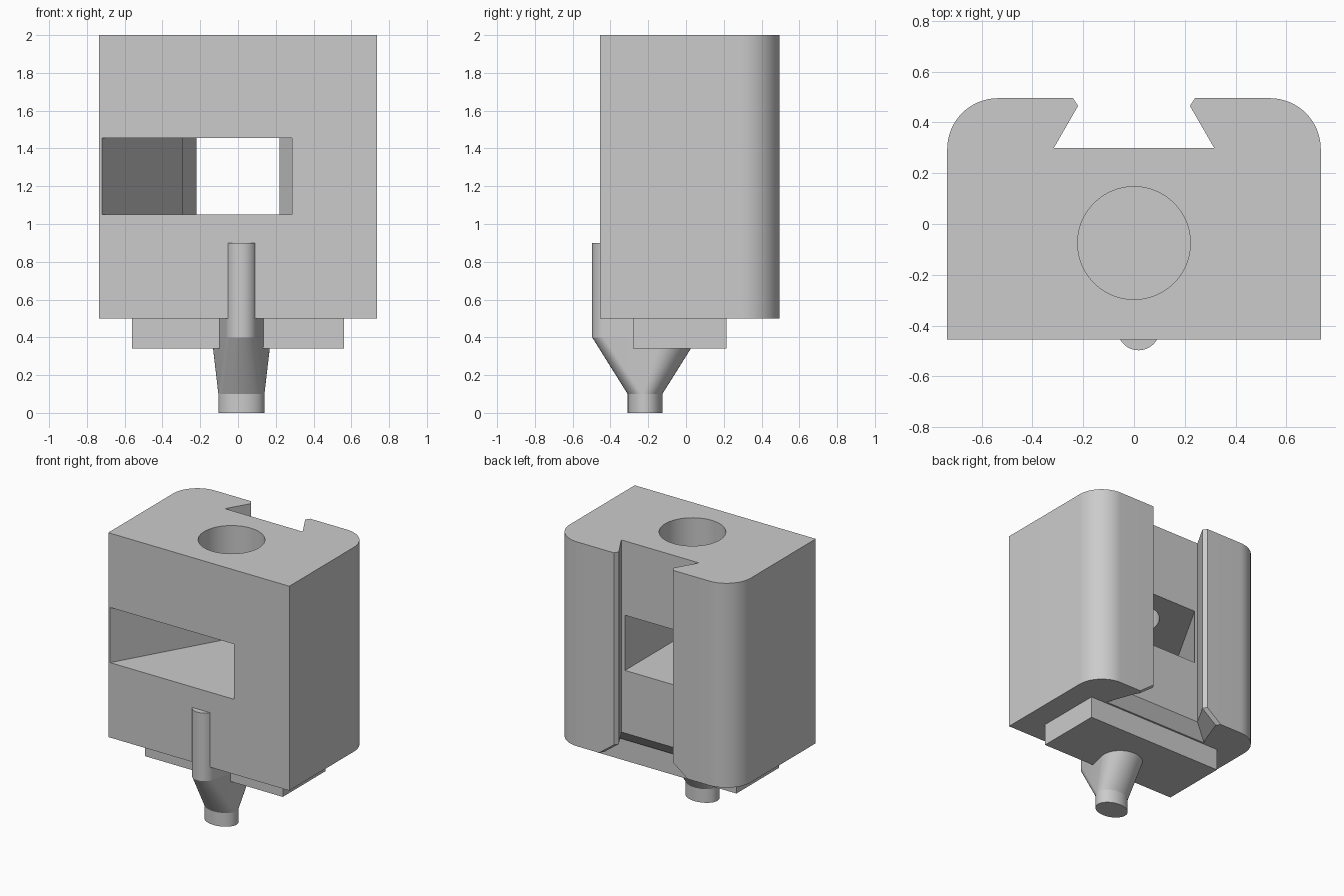
import bpy, bmesh
from math import sin, cos, pi, radians

cube = bpy.data.objects.get("Cube")
if cube:
    bpy.data.objects.remove(cube, do_unlink=True)

grey = bpy.data.materials.new("plain_grey")
grey.use_nodes = True
grey.diffuse_color = (0.6, 0.6, 0.6, 1)
grey.node_tree.nodes["Principled BSDF"].inputs["Base Color"].default_value = (0.6, 0.6, 0.6, 1)


def finish(name, bm):
    bmesh.ops.recalc_face_normals(bm, faces=bm.faces)
    mesh = bpy.data.meshes.new(name)
    bm.to_mesh(mesh)
    bm.free()
    mesh.materials.append(grey)
    obj = bpy.data.objects.new(name, mesh)
    bpy.context.collection.objects.link(obj)
    return obj


def loft(name, rings):
    """Solid through a stack of (outline, z) rings with equal point counts."""
    bm = bmesh.new()
    rows = [[bm.verts.new((x, y, z)) for x, y in outline] for outline, z in rings]
    n = len(rows[0])
    for low, high in zip(rows, rows[1:]):
        for i in range(n):
            j = (i + 1) % n
            bm.faces.new((low[i], low[j], high[j], high[i]))
    bm.faces.new(rows[0][::-1])
    bm.faces.new(rows[-1])
    return finish(name, bm)


def arc(cx, cy, rx, ry, start, end, steps):
    angles = [radians(start + (end - start) * i / steps) for i in range(steps + 1)]
    return [(cx + rx * cos(a), cy + ry * sin(a)) for a in angles]


def circle(cx, cy, rx, ry, n=48):
    return arc(cx, cy, rx, ry, 0, 360, n)[:-1]


def mirrored(half):
    return half + [(-x, y) for x, y in reversed(half)]


def smooth(obj):
    bpy.ops.object.select_all(action="DESELECT")
    obj.select_set(True)
    bpy.context.view_layer.objects.active = obj
    bpy.ops.object.shade_smooth_by_angle(angle=radians(30))


def cut(obj, cutter):
    cutter.hide_render = True
    mod = obj.modifiers.new("cut", "BOOLEAN")
    mod.operation = "DIFFERENCE"
    mod.solver = "EXACT"
    mod.object = cutter
    bpy.context.view_layer.objects.active = obj
    bpy.ops.object.modifier_apply(modifier=mod.name)
    bpy.data.objects.remove(cutter, do_unlink=True)


# Main block: rounded rear corners and a dovetail groove down the back
BOTTOM, TOP, FRONT, BACK = 0.5, 2.0, -0.455, 0.495
half = [(0.735, FRONT)] + arc(0.535, BACK - 0.2, 0.2, 0.2, 0, 90, 16)
half += [(0.24, BACK), (0.22, 0.465), (0.315, 0.3)]
plan = mirrored(half)
body = loft("body", [(plan, BOTTOM), (plan, TOP)])


# Flared lead-in at the lower end of the groove
def groove(flare):
    return mirrored([(0.24 + flare, 0.6), (0.24 + flare, BACK),
                     (0.22 + flare, 0.465), (0.315 + flare, 0.3 - 0.6 * flare)])


cut(body, loft("lead_in_cutter", [(groove(0.16), 0.47), (groove(-0.02), 0.605)]))

# Tapering window from front to back
window = [(-0.757, -0.52), (0.285, -0.52), (0.285, 0.32), (-0.279, 0.32)]
cut(body, loft("window_cutter", [(window, 1.05), (window, 1.455)]))

# Round bore from the top down into the window
bore = circle(0, -0.075, 0.222, 0.222, 64)
cut(body, loft("bore_cutter", [(bore, 1.25), (bore, 2.1)]))
smooth(body)

# Base plate
plate = [(-0.56, -0.28), (0.56, -0.28), (0.56, 0.215), (-0.56, 0.215)]
loft("base_plate", [(plate, 0.34), (plate, 0.5)])

# Nozzle: oval tip blending into an egg-shaped collar
CX = 0.018
tip = circle(CX, -0.217, 0.122, 0.092)
collar = circle(CX, -0.414, 0.083, 0.083) + circle(CX, -0.094, 0.157, 0.157)


def hull(name, rings):
    bm = bmesh.new()
    for outline, z in rings:
        for x, y in outline:
            bm.verts.new((x, y, z))
    result = bmesh.ops.convex_hull(bm, input=bm.verts)
    spare = {v for v in result["geom_interior"] if isinstance(v, bmesh.types.BMVert)}
    bmesh.ops.delete(bm, geom=list(spare), context="VERTS")
    return finish(name, bm)


smooth(loft("nozzle_tip", [(tip, 0), (tip, 0.1)]))
smooth(hull("nozzle_cone", [(tip, 0.1), (collar, 0.4)]))
smooth(hull("nozzle_collar", [(collar, 0.4), (collar, 0.5)]))

# Feed rod half sunk into the front of the block
rod = circle(CX, -0.414, 0.083, 0.083)
smooth(loft("feed_rod", [(rod, 0.4), (rod, 0.9)]))
